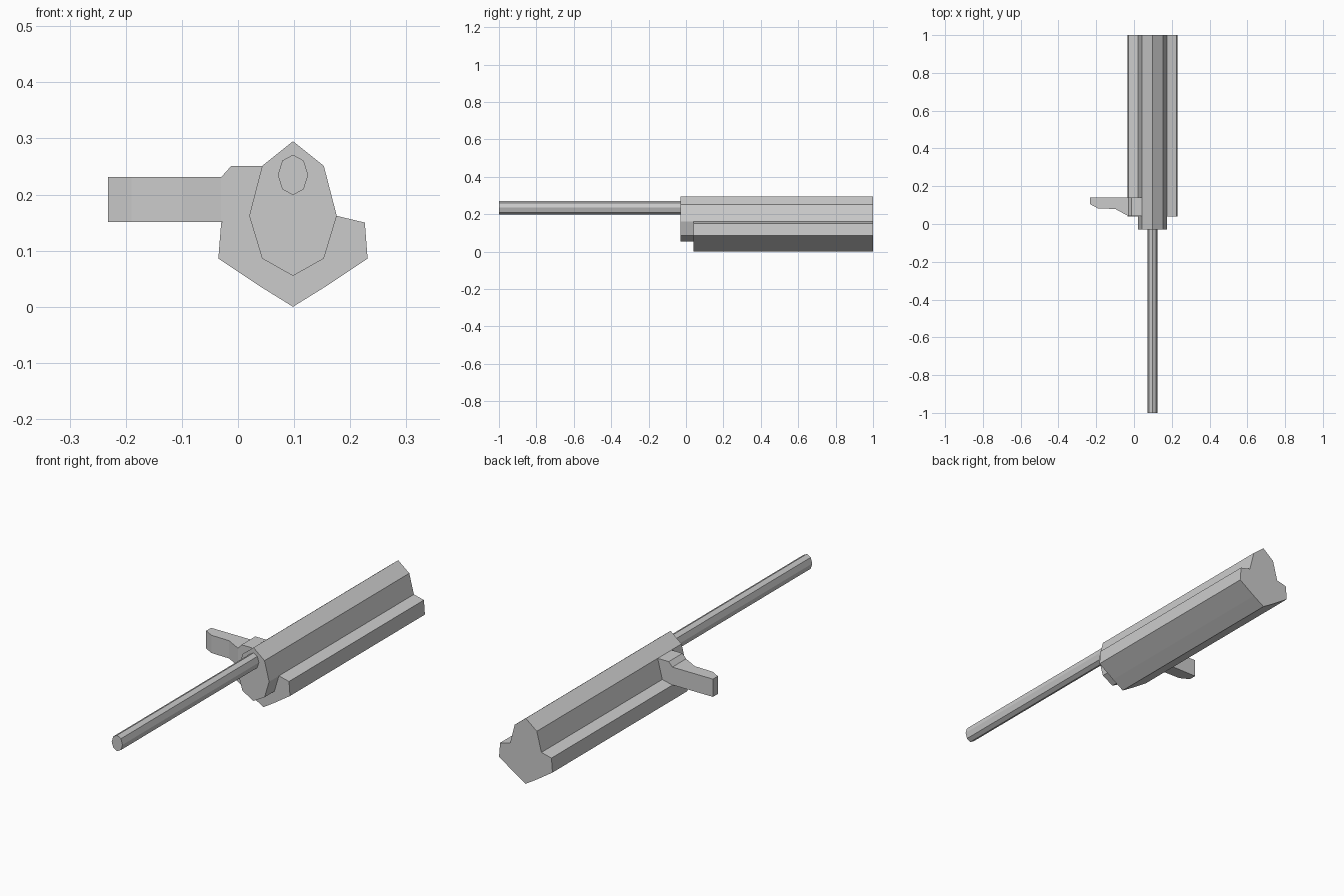
import bpy, bmesh, math
from mathutils import Vector

if "Cube" in bpy.data.objects:
    bpy.data.objects.remove(bpy.data.objects["Cube"])

CX = 0.098  # centre line of the body


def finish(name, bm):
    bmesh.ops.remove_doubles(bm, verts=bm.verts, dist=1e-5)
    bmesh.ops.dissolve_limit(bm, angle_limit=math.radians(1),
                             verts=bm.verts, edges=bm.edges)
    bmesh.ops.recalc_face_normals(bm, faces=bm.faces)
    me = bpy.data.meshes.new(name)
    bm.to_mesh(me)
    bm.free()
    ob = bpy.data.objects.new(name, me)
    bpy.context.collection.objects.link(ob)
    return ob


def face(bm, coords):
    bm.faces.new([bm.verts.new(c) for c in coords])


def prism(name, pts, axis, a, b):
    """Extrude a closed 2D profile along y (x,z profile) or z (x,y profile)."""
    def at(p, t):
        return (p[0], t, p[1]) if axis == 'y' else (p[0], p[1], t)
    bm = bmesh.new()
    face(bm, [at(p, a) for p in pts])
    face(bm, [at(p, b) for p in pts])
    for p, q in zip(pts, pts[1:] + pts[:1]):
        face(bm, [at(p, a), at(q, a), at(q, b), at(p, b)])
    return finish(name, bm)


def mirrored(half):
    """Half profile given as (offset, z), right side to centre, then left side."""
    right = [(CX + x, z) for x, z in half]
    left = [(CX - x, z) for x, z in reversed(half[:-1])]
    return right + left


# main body: eight-sided housing with a wider keel behind its nose
Y0, Y1, Y2 = -0.03, 0.04, 1.0
upper = mirrored([(0.078, 0.162), (0.055, 0.251), (0, 0.295)])
inner = mirrored([(0.078, 0.162), (0.055, 0.086), (0, 0.055)])
outer = mirrored([(0.078, 0.162), (0.128, 0.150), (0.133, 0.086),
                  (0.055, 0.034), (0, 0.0)])
bm = bmesh.new()
for path, a, b in ((upper, Y0, Y1), (upper, Y1, Y2),
                   (inner, Y0, Y1), (outer, Y1, Y2)):
    for (x, z), (u, w) in zip(path, path[1:]):
        face(bm, [(x, a, z), (u, a, w), (u, b, w), (x, b, z)])
for loop, y in ((upper + inner[::-1][1:-1], Y0),
                (outer + inner[::-1][1:-1], Y1),
                (upper + outer[::-1][1:-1], Y2)):
    face(bm, [(x, y, z) for x, z in loop])
finish("main_body", bm)

# thin eight-sided tube at the front
tube = [(CX + 0.027 * math.sin(i * math.pi / 4),
         0.235 + 0.036 * math.cos(i * math.pi / 4)) for i in range(8)]
prism("front_tube", tube, 'y', -1.0, -0.02)

# side bracket and the bent handle that sticks out of it
prism("handle_bracket", [(-0.03, 0.151), (-0.03, 0.231), (-0.012, 0.251),
                         (0.05, 0.251), (0.05, 0.151)], 'y', 0.042, 0.14)
prism("side_handle", [(-0.232, 0.14), (-0.232, 0.105), (-0.19, 0.082),
                      (-0.10, 0.08), (-0.03, 0.042), (-0.03, 0.14)],
      'z', 0.151, 0.231)
